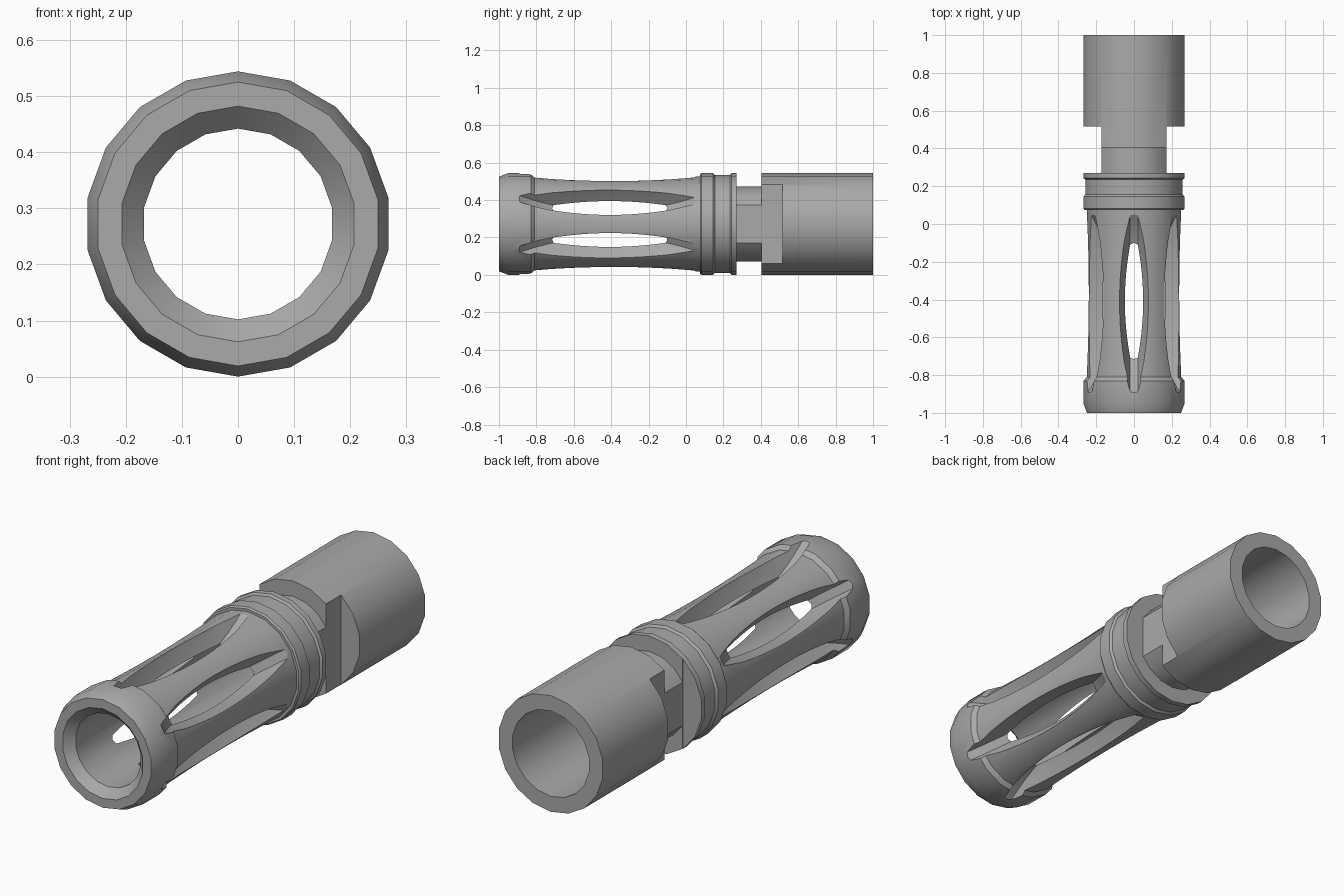
import bpy
import bmesh
from math import sin, cos, radians
from mathutils import Matrix, Vector

SIDES = 18
AXIS_Z = 0.272

cube = bpy.data.objects.get("Cube")
if cube:
    bpy.data.objects.remove(cube, do_unlink=True)

steel = bpy.data.materials.new("grey_steel")
steel.use_nodes = True
steel.diffuse_color = (0.4, 0.4, 0.4, 1)
steel.node_tree.nodes["Principled BSDF"].inputs["Base Color"].default_value = (0.4, 0.4, 0.4, 1)


def loft(name, rings, closed):
    """Join equal rings of points with quads; wrap around or cap the ends."""
    bm = bmesh.new()
    loops = [[bm.verts.new(p) for p in ring] for ring in rings]
    pairs = list(zip(loops, loops[1:]))
    if closed:
        pairs.append((loops[-1], loops[0]))
    else:
        bm.faces.new(loops[0])
        bm.faces.new(loops[-1])
    n = len(loops[0])
    for a, b in pairs:
        for i in range(n):
            j = (i + 1) % n
            bm.faces.new((a[i], a[j], b[j], b[i]))
    bmesh.ops.recalc_face_normals(bm, faces=bm.faces)
    mesh = bpy.data.meshes.new(name)
    bm.to_mesh(mesh)
    bm.free()
    mesh.materials.append(steel)
    obj = bpy.data.objects.new(name, mesh)
    bpy.context.collection.objects.link(obj)
    return obj


def cut(target, cutter):
    cutter.hide_render = True
    mod = target.modifiers.new("cut", 'BOOLEAN')
    mod.operation = 'DIFFERENCE'
    mod.solver = 'EXACT'
    mod.object = cutter
    bpy.context.view_layer.objects.active = target
    bpy.ops.object.modifier_apply(modifier=mod.name)
    bpy.data.objects.remove(cutter, do_unlink=True)


# Turned body: (y, radius) around the wall, outside then back through the bore
waist = [(-0.81 + 0.885 * t / 8, 0.243 + 0.011 * (t / 4 - 1) ** 2) for t in range(9)]
profile = [(-1, 0.253), (-0.95, 0.272), (-0.83, 0.272)] + waist + [
    (0.075, 0.266), (0.083, 0.272), (0.145, 0.272), (0.155, 0.262),
    (0.235, 0.262), (0.243, 0.272), (0.27, 0.272),
    (0.27, 0.2), (0.405, 0.2), (0.405, 0.272), (1, 0.272),
    (1, 0.2), (0.56, 0.2), (0.54, 0.17), (-0.96, 0.17), (-1, 0.21)]
angles = [radians(360 * i / SIDES) for i in range(SIDES)]
body = loft("slotted_muzzle_tube",
            [[(r * sin(a), y, AXIS_Z + r * cos(a)) for a in angles] for y, r in profile],
            closed=True)

# Six curved, tapering slots
half = [(0.02, 0), (0.053, 0.062), (0.084, 0.14), (0.115, 0.24)]
section = half + [(-w, d) for w, d in reversed(half)]
SWEEP, FLOOR = 0.8, 0.108
for k in range(6):
    turn = Matrix.Rotation(radians(60 * k), 3, 'Y')
    rings = []
    for s in range(25):
        a = radians(-42 + 84 * s / 24)
        ring = []
        for w, d in section:
            p = Vector((w, -0.408 + (SWEEP - d) * sin(a),
                        FLOOR + SWEEP - (SWEEP - d) * cos(a)))
            ring.append(turn @ p + Vector((0, 0, AXIS_Z)))
        rings.append(ring)
    cut(body, loft("slot_cutter", rings, closed=False))

# Wrench flats on both sides of the neck
for side in (-1, 1):
    rings = [[(side * x, y, z) for x, z in ((0.172, -0.1), (0.4, -0.1), (0.4, 0.7), (0.172, 0.7))]
             for y in (0.2695, 0.515)]
    cut(body, loft("flat_cutter", rings, closed=False))

bpy.ops.object.select_all(action='DESELECT')
body.select_set(True)
bpy.context.view_layer.objects.active = body
bpy.ops.object.shade_smooth_by_angle(angle=radians(30))
